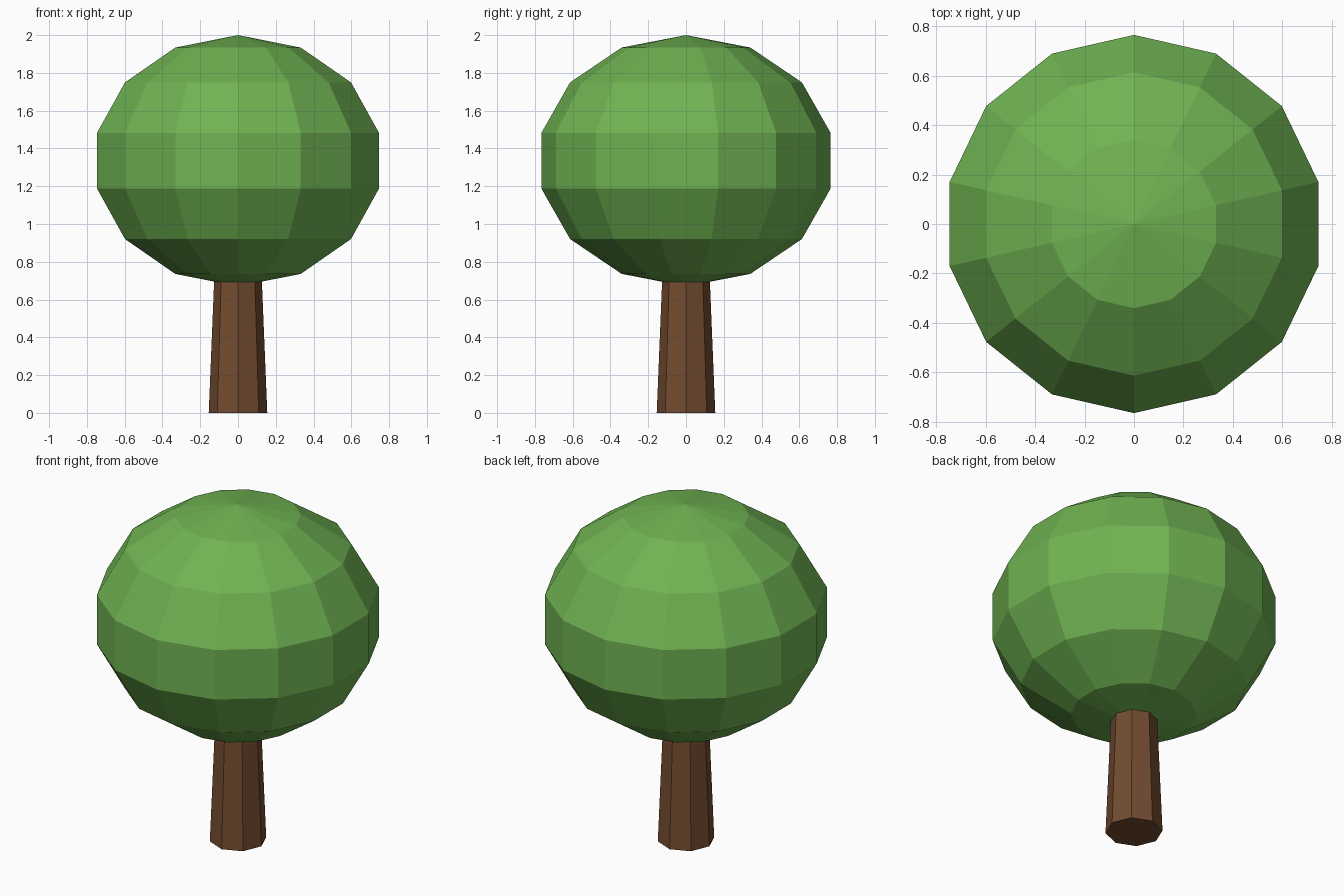
import bpy
import bmesh
from mathutils import Matrix

if "Cube" in bpy.data.objects:
    bpy.data.objects.remove(bpy.data.objects["Cube"])


def finish(bm, name, color):
    mesh = bpy.data.meshes.new(name)
    bm.to_mesh(mesh)
    bm.free()
    obj = bpy.data.objects.new(name, mesh)
    bpy.context.collection.objects.link(obj)
    mat = bpy.data.materials.new(name + "_color")
    mat.diffuse_color = (*color, 1)
    mat.use_nodes = True
    mat.node_tree.nodes["Principled BSDF"].inputs["Base Color"].default_value = mat.diffuse_color
    mesh.materials.append(mat)
    return obj


# Trunk: tapered octagon, its top sunk into the crown
TRUNK_HEIGHT = 0.83
bm = bmesh.new()
bmesh.ops.create_cone(bm, cap_ends=True, segments=8, radius1=0.155, radius2=0.121,
                      depth=TRUNK_HEIGHT,
                      matrix=Matrix.Translation((0, 0, TRUNK_HEIGHT / 2)))
finish(bm, "trunk", (0.17, 0.072, 0.03))

# Crown: faceted, slightly flattened ball
bm = bmesh.new()
bmesh.ops.create_uvsphere(bm, u_segments=14, v_segments=7, radius=1,
                          matrix=Matrix.Translation((0, 0, 1.335))
                          @ Matrix.Diagonal((0.785, 0.785, 0.665, 1)))
finish(bm, "crown", (0.16, 0.45, 0.085))
